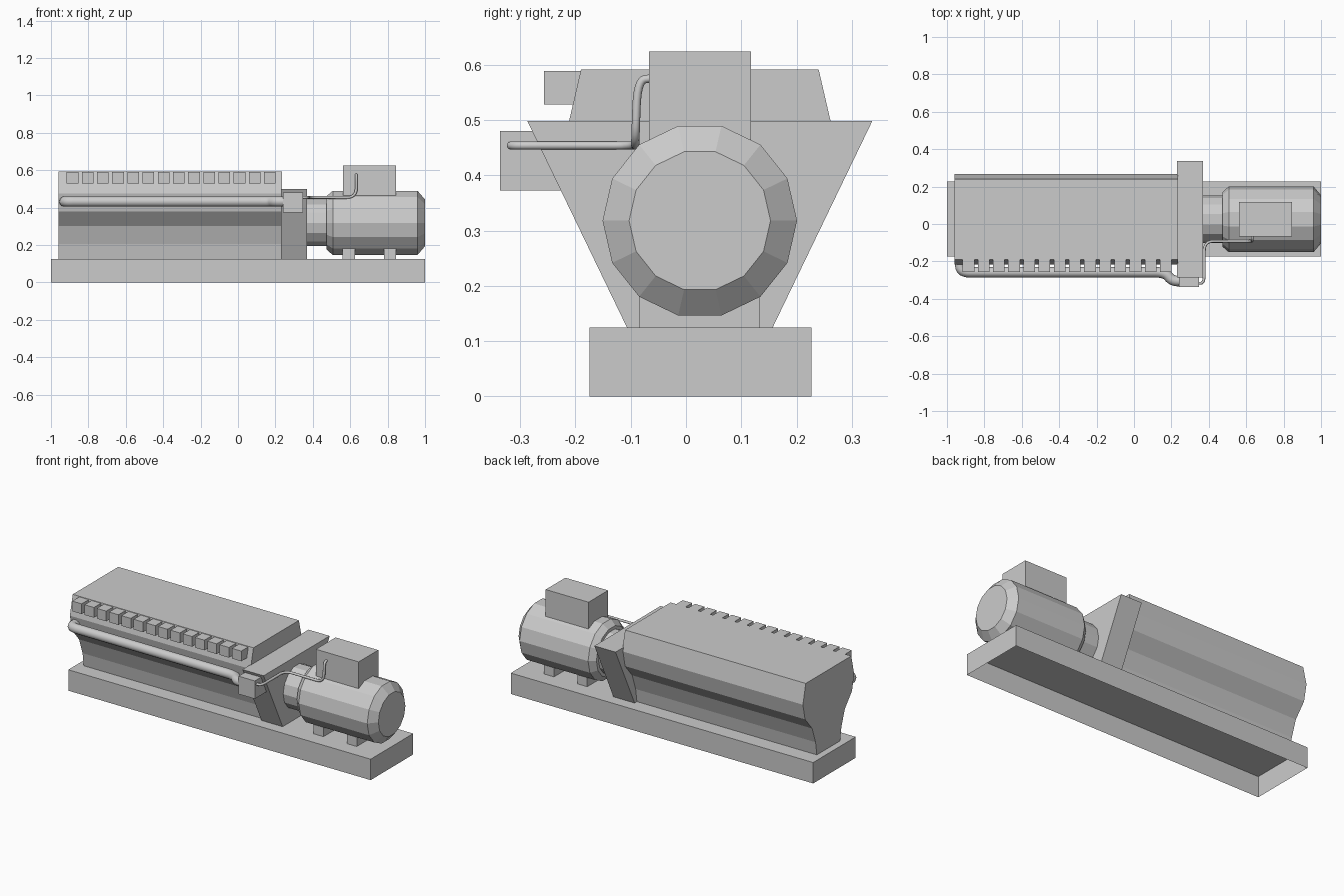
import bpy, bmesh, math
from mathutils import Vector

if "Cube" in bpy.data.objects:
    bpy.data.objects.remove(bpy.data.objects["Cube"])

CY = 0.025      # centre line of the machine
AXIS_Z = 0.318  # motor shaft height


def add_mesh(name, bm):
    bmesh.ops.recalc_face_normals(bm, faces=bm.faces)
    me = bpy.data.meshes.new(name)
    bm.to_mesh(me)
    bm.free()
    ob = bpy.data.objects.new(name, me)
    bpy.context.collection.objects.link(ob)
    return ob


def loft(name, rings):
    """Skin a list of closed rings and cap both ends."""
    bm = bmesh.new()
    vs = [[bm.verts.new(p) for p in r] for r in rings]
    n = len(rings[0])
    for a, b in zip(vs, vs[1:]):
        for i in range(n):
            j = (i + 1) % n
            bm.faces.new((a[i], a[j], b[j], b[i]))
    bm.faces.new(vs[0])
    bm.faces.new(vs[-1])
    return add_mesh(name, bm)


def extrude_x(name, half, x0, x1):
    """Extrude a profile of (half width, z), mirrored about the centre line."""
    prof = [(CY + w, z) for w, z in half] + [(CY - w, z) for w, z in reversed(half)]
    return loft(name, [[(x, y, z) for y, z in prof] for x in (x0, x1)])


def box(name, x, y, z):
    ring = [(x[0], y[0]), (x[1], y[0]), (x[1], y[1]), (x[0], y[1])]
    return loft(name, [[(a, b, h) for a, b in ring] for h in z])


def tube(name, pts, radius, bend):
    """Round pipe along a path with rounded corners."""
    pts = [Vector(p) for p in pts]
    path = [pts[0]]
    for a, p, b in zip(pts, pts[1:], pts[2:]):
        s = p + (a - p).normalized() * min(bend, (a - p).length * 0.48)
        e = p + (b - p).normalized() * min(bend, (b - p).length * 0.48)
        for k in range(7):
            t = k / 6
            path.append(s * (1 - t) ** 2 + p * 2 * t * (1 - t) + e * t * t)
    path.append(pts[-1])
    cu = bpy.data.curves.new(name, 'CURVE')
    cu.dimensions = '3D'
    cu.bevel_depth = radius
    cu.bevel_resolution = 3
    cu.use_fill_caps = True
    sp = cu.splines.new('POLY')
    sp.points.add(len(path) - 1)
    for q, p in zip(sp.points, path):
        q.co = (*p, 1)
    ob = bpy.data.objects.new(name, cu)
    bpy.context.collection.objects.link(ob)
    bpy.ops.object.select_all(action='DESELECT')
    ob.select_set(True)
    bpy.context.view_layer.objects.active = ob
    bpy.ops.object.convert(target='MESH')
    bpy.ops.object.shade_smooth_by_angle(angle=math.radians(50))


# Base plinth, open underneath
base = box("base", (-1, 1), (-0.175, 0.227), (0, 0.125))
bm = bmesh.new()
bm.from_mesh(base.data)
under = [f for f in bm.faces if f.calc_center_median().z < 0.001]
bmesh.ops.delete(bm, geom=under, context='FACES')
bm.to_mesh(base.data)
bm.free()

# Main body with waisted cross-section
extrude_x("main_body", [(0.11, 0.125), (0.122, 0.205), (0.155, 0.30),
                        (0.222, 0.38), (0.242, 0.475), (0.215, 0.592)], -0.96, 0.235)

# Tapered end plate
extrude_x("end_plate", [(0.132, 0.125), (0.312, 0.498)], 0.23, 0.37)

# Row of blocks along the front
for i in range(14):
    cx = -0.885 + i * 0.0812
    box(f"side_block_{i + 1}", (cx - 0.031, cx + 0.031), (-0.257, -0.185), (0.528, 0.589))

# Fourteen-sided motor with neck and chamfered ends
stations = [(0.36, 0.127), (0.473, 0.127), (0.473, 0.146), (0.507, 0.176),
            (0.96, 0.176), (1.0, 0.128)]
loft("motor", [[(x, CY + r * math.cos(k * math.tau / 14), AXIS_Z + r * math.sin(k * math.tau / 14))
                for k in range(14)] for x, r in stations])

# Motor feet and terminal box
for i, x in enumerate((0.56, 0.78)):
    box(f"motor_foot_{i + 1}", (x, x + 0.065), (-0.085, 0.133), (0.125, 0.2))
box("terminal_box", (0.562, 0.845), (-0.067, 0.118), (0.45, 0.624))

# Cable conduit, junction box and thin cable
tube("conduit", [(-0.928, -0.19, 0.432), (-0.928, -0.258, 0.432), (0.165, -0.258, 0.432),
                 (0.205, -0.305, 0.432), (0.26, -0.305, 0.432)], 0.028, 0.05)
box("junction_box", (0.24, 0.347), (-0.337, -0.2), (0.373, 0.48))
tube("cable", [(0.335, -0.317, 0.454), (0.376, -0.317, 0.454), (0.376, -0.092, 0.454),
               (0.632, -0.092, 0.454), (0.632, -0.088, 0.572), (0.632, -0.06, 0.576)], 0.0075, 0.05)
